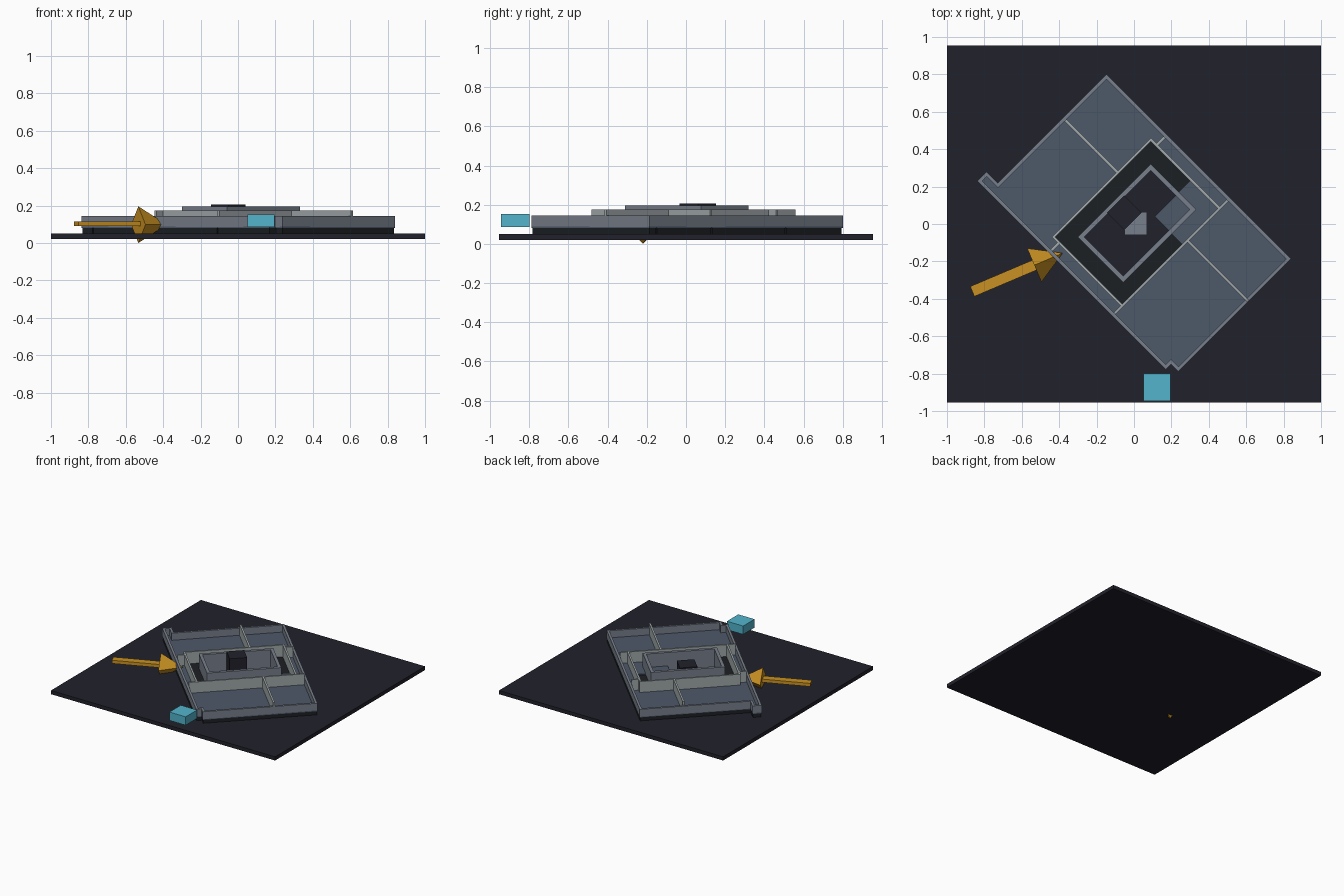
import bpy, bmesh, math
from mathutils import Vector, Matrix

old = bpy.data.objects.get("Cube")
if old:
    bpy.data.objects.remove(old, do_unlink=True)


def material(name, r, g, b):
    m = bpy.data.materials.new(name)
    m.use_nodes = True
    m.diffuse_color = (r, g, b, 1)
    m.node_tree.nodes["Principled BSDF"].inputs["Base Color"].default_value = (r, g, b, 1)
    return m


NIGHT = material("night_blue", .0153, .0153, .0242)
BLACK = material("soft_black", .012, .014, .017)
SLATE = material("slate_floor", .075, .1, .14)
GREY = material("wall_grey", .19, .215, .26)
PALE = material("pale_grey", .36, .4, .41)
GOLD = material("gold", .58, .28, .016)
CYAN = material("cyan", .087, .456, .6)

TURN = math.radians(-45)


def finish(name, bm, mat, turn=0, loc=(0, 0, 0)):
    mesh = bpy.data.meshes.new(name)
    bm.to_mesh(mesh)
    bm.free()
    mesh.materials.append(mat)
    ob = bpy.data.objects.new(name, mesh)
    ob.rotation_euler.z = turn
    ob.location = loc
    bpy.context.collection.objects.link(ob)
    return ob


def boxes(name, rects, z0, z1, mat, turn=0, loc=(0, 0, 0)):
    """One object from plan rectangles (x0, x1, y0, y1) raised from z0 to z1."""
    bm = bmesh.new()
    for x0, x1, y0, y1 in rects:
        size = Vector((x1 - x0, y1 - y0, z1 - z0))
        mid = Vector((x0 + x1, y0 + y1, z0 + z1)) / 2
        bmesh.ops.create_cube(bm, size=1, matrix=Matrix.Translation(mid) @ Matrix.Diagonal(size.to_4d()))
    return finish(name, bm, mat, turn, loc)


def frame(x0, x1, y0, y1, t):
    """Four wall strips just inside a rectangle."""
    return [(x0, x0 + t, y0, y1), (x1 - t, x1, y0, y1),
            (x0 + t, x1 - t, y0, y0 + t), (x0 + t, x1 - t, y1 - t, y1)]


# Ground slab
boxes("ground_slab", [(-1, 1, -.955, .955)], .02, .05, NIGHT)

# Key lines of the turned building plan
W, E, S, N = -.67, .725, -.43, .462
CW, CE, CS, CN = -.262, .272, -.36, .39
RW, RE, RS, RN = -.163, .18, -.262, .29
T = .018

# Rooms around the court, plus the little corner alcove and one landing
rooms = [(W, CW, S, N), (CE, .67, S, N), (.67, E, -.39, N),
         (CW, CE, S, CS), (CW, CE, CN, N), (-.755, W, S, -.36)]
landing = (.05, CE, .107, CN)

# Dark plinth under rooms and around the court
court = [(CW, RW, CS, CN), (RE, CE, CS, CN), (RW, RE, CS, RS), (RW, RE, RN, CN)]
inset = [(a + .004, b - .004, c + .004, d - .004) for a, b, c, d in rooms]
boxes("plinth", inset + court, .05, .08, BLACK, TURN)
boxes("room_floors", rooms + [landing], .08, .088, SLATE, TURN)

# Outer walls, stepped at two corners
boxes("outer_walls", [
    (W, W + T, -.36, N), (W + T, E, N - T, N), (E - T, E, -.39, N - T),
    (-.755, .67, S, S + T), (-.755, -.755 + T, S + T, -.36), (-.755 + T, W + T, -.36 - T, -.36),
    (.67 - T, .67, S + T, -.39 + T), (.67, E - T, -.39, -.39 + T),
], .085, .145, GREY, TURN)

# Court walls and room partitions
P = .014
boxes("court_walls", frame(CW, CE, CS, CN, P) + [
    (W + T, CW, .126, .126 + P), (CE, E - .003, .133, .133 + P),
    (-.22, -.22 + P, CN, N - T), (-.22, -.22 + P, S + T, CS),
    (CE - P, CE, CN, N - T), (CE - P, CE, S + T, CS),
], .08, .175, PALE, TURN)

# Raised inner ring
boxes("inner_ring", frame(RW, RE, RS, RN, .024), .05, .196, GREY, TURN)

# Core block and low pad beside it
boxes("core_block", [(-.065, .065, -.065, .065)], .05, .206, NIGHT, TURN, (-.052, .06, 0))
boxes("core_pad", [(-.05, .07, -.06, .063)], .05, .1, GREY)

# Entrance arrow: flat shaft and four-sided head
ANGLE = math.radians(23)
boxes("arrow_shaft", [(-.36, .01, -.029, .029)], .09, .116, GOLD, ANGLE, (-.533, -.22, 0))
bm = bmesh.new()
bmesh.ops.create_cone(bm, cap_ends=True, segments=4, radius1=.098, radius2=0, depth=.165)
bmesh.ops.translate(bm, verts=bm.verts, vec=(0, 0, .0825))
corner = math.atan2(bm.verts[0].co.y, bm.verts[0].co.x) if bm.verts.ensure_lookup_table() is None else 0
bmesh.ops.rotate(bm, verts=bm.verts, matrix=Matrix.Rotation(-corner, 3, "Z"))
bmesh.ops.rotate(bm, verts=bm.verts, matrix=Matrix.Rotation(math.pi / 2, 3, "Y"))
finish("arrow_head", bm, GOLD, ANGLE, (-.533, -.22, .098))

# Marker block at the front edge
boxes("marker_block", [(.05, .195, -.945, -.8)], .085, .153, CYAN)
